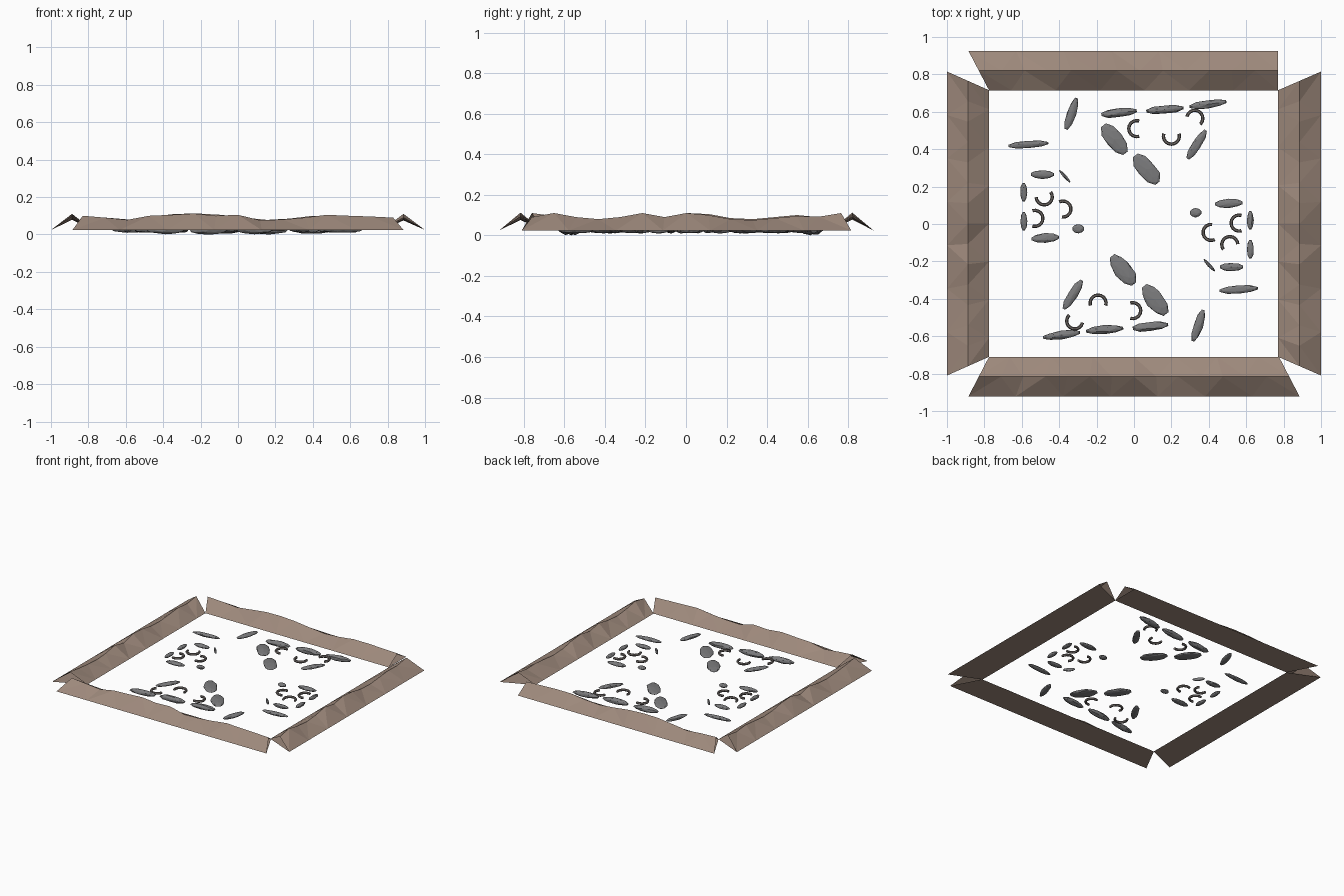
import bpy, bmesh, random
from math import radians, pi, cos, sin
from mathutils import Vector, Matrix

if "Cube" in bpy.data.objects:
    bpy.data.objects.remove(bpy.data.objects["Cube"])

random.seed(4)


def material(name, rgb):
    m = bpy.data.materials.new(name)
    m.diffuse_color = (*rgb, 1)
    m.use_nodes = True
    m.node_tree.nodes["Principled BSDF"].inputs["Base Color"].default_value = m.diffuse_color
    return m


earth = material("earth", (0.34, 0.25, 0.20))
rock = material("rock", (0.20, 0.20, 0.205))
ash = material("ash", (0.17, 0.15, 0.14))
BASE = 0.024


def make(name, bm, mat):
    me = bpy.data.meshes.new(name)
    bmesh.ops.recalc_face_normals(bm, faces=bm.faces)
    bm.to_mesh(me)
    bm.free()
    ob = bpy.data.objects.new(name, me)
    bpy.context.collection.objects.link(ob)
    me.materials.append(mat)


# Earth banks: triangular tubes with an uneven crest, flat underside, open ends
def bank(name, outer, inner, heights):
    bm = bmesh.new()
    n = len(heights) - 1
    rows = []
    for i, h in enumerate(heights):
        t = i / n
        o = Vector(outer[0]).lerp(Vector(outer[1]), t)
        k = Vector(inner[0]).lerp(Vector(inner[1]), t)
        m = (o + k) / 2
        rows.append([bm.verts.new((p.x, p.y, z))
                     for p, z in ((o, BASE), (m, h), (k, BASE))])
    for i, (a, b) in enumerate(zip(rows, rows[1:])):
        for j in (0, 1):
            q = (a[j], b[j], b[j + 1], a[j + 1])
            s = i % 2
            bm.faces.new((q[s], q[s + 1], q[s + 2]))
            bm.faces.new((q[s + 2], q[(s + 3) % 4], q[s]))
        bm.faces.new((a[2], b[2], b[0], a[0]))
    make(name, bm, earth)


bank("south_bank", ((-0.885, -0.922), (0.885, -0.922)), ((-0.775, -0.71), (0.775, -0.71)),
     [.10, .09, .078, .10, .105, .112, .10, .105, .076, .08, .09, .105, .10, .096, .09])
bank("north_bank", ((-0.885, 0.925), (0.77, 0.925)), ((-0.775, 0.715), (0.77, 0.715)),
     [.095, .09, .08, .095, .11, .112, .105, .09, .078, .085, .10, .10, .095, .09])
bank("east_bank", ((1, -0.81), (1, 0.815)), ((0.77, -0.71), (0.77, 0.715)),
     [.09, .11, .09, .08, .09, .11, .09, .11, .10, .08, .075, .085, .095, .092, .11])
bank("west_bank", ((-1, -0.81), (-1, 0.815)), ((-0.775, -0.71), (-0.775, 0.715)),
     [.11, .095, .085, .078, .085, .105, .082, .11, .105, .085, .08, .09, .10, .09, .105])


# Flat, blunt-ended, slightly irregular stones
def stone(name, x, y, length, width, angle, hz=0.013):
    bm = bmesh.new()
    bmesh.ops.create_icosphere(bm, subdivisions=2, radius=1)
    for v in bm.verts:
        v.co.y *= 1 + random.uniform(-0.12, 0.12)
        v.co.z *= 1 + random.uniform(-0.12, 0.12)
    m = (Matrix.Translation((x, y, 0.023)) @ Matrix.Rotation(radians(angle), 4, 'Z')
         @ Matrix.Diagonal((length / 2, width / 2, hz, 1)))
    bmesh.ops.transform(bm, matrix=m, verts=bm.verts)
    low = min(v.co.z for v in bm.verts)
    if low < 0:
        bmesh.ops.translate(bm, vec=(0, 0, -low), verts=bm.verts)
    make(name, bm, rock)


# Open ring pieces: a bent tube whose gap faces the given angle
def arc(name, x, y, gap, R=0.043, r=0.009, sweep=215, n=10, k=6):
    bm = bmesh.new()
    start = radians(gap + (360 - sweep) / 2)
    rings = []
    for i in range(n + 1):
        a = start + radians(sweep) * i / n
        rings.append([bm.verts.new((x + (R + r * cos(b)) * cos(a),
                                    y + (R + r * cos(b)) * sin(a),
                                    0.026 + r * sin(b)))
                      for b in (2 * pi * j / k for j in range(k))])
    for p, q in zip(rings, rings[1:]):
        for j in range(k):
            bm.faces.new((p[j], p[(j + 1) % k], q[(j + 1) % k], q[j]))
    bm.faces.new(rings[0])
    bm.faces.new(rings[-1])
    make(name, bm, ash)


# Each group exists twice, turned half a circle: (x, y, length, width, angle, half height)
north_stones = [(-.08, .595, .20, .05, 6, .02), (.165, .612, .21, .045, 5, .023),
                (.395, .64, .21, .045, 8, .02), (-.105, .453, .20, .10, -52),
                (.067, .293, .20, .10, -52), (.335, .425, .19, .05, 58),
                (-.335, .59, .185, .05, 72)]
west_stones = [(-.49, .265, .13, .045, 0), (-.37, .255, .09, .018, -48),
               (-.59, .17, .105, .036, 90), (-.59, .015, .105, .036, 90),
               (-.475, -.075, .155, .048, 3), (-.297, -.025, .065, .048, 0)]
north_arcs = [(.015, .51, 0), (.20, .47, 90), (.325, .565, 240)]
west_arcs = [(-.48, .145, 110), (-.53, .03, 180), (-.38, .08, 190)]

for a, b, stones, arcs, sx, sy in (
        ("north", "south", north_stones, north_arcs, .008, .047),
        ("west", "east", west_stones, west_arcs, .032, .035)):
    for i, (x, y, *rest) in enumerate(stones):
        stone(f"{a}_stone_{i}", x, y, *rest)
        stone(f"{b}_stone_{i}", sx - x, sy - y, *rest)
    for i, (x, y, g) in enumerate(arcs):
        arc(f"{a}_arc_{i}", x, y, g)
        arc(f"{b}_arc_{i}", sx - x, sy - y, g + 180)

# Two lone stones
stone("lone_stone_west", -.565, .425, .225, .038, 4)
stone("lone_stone_east", .56, -.35, .215, .042, 4)
